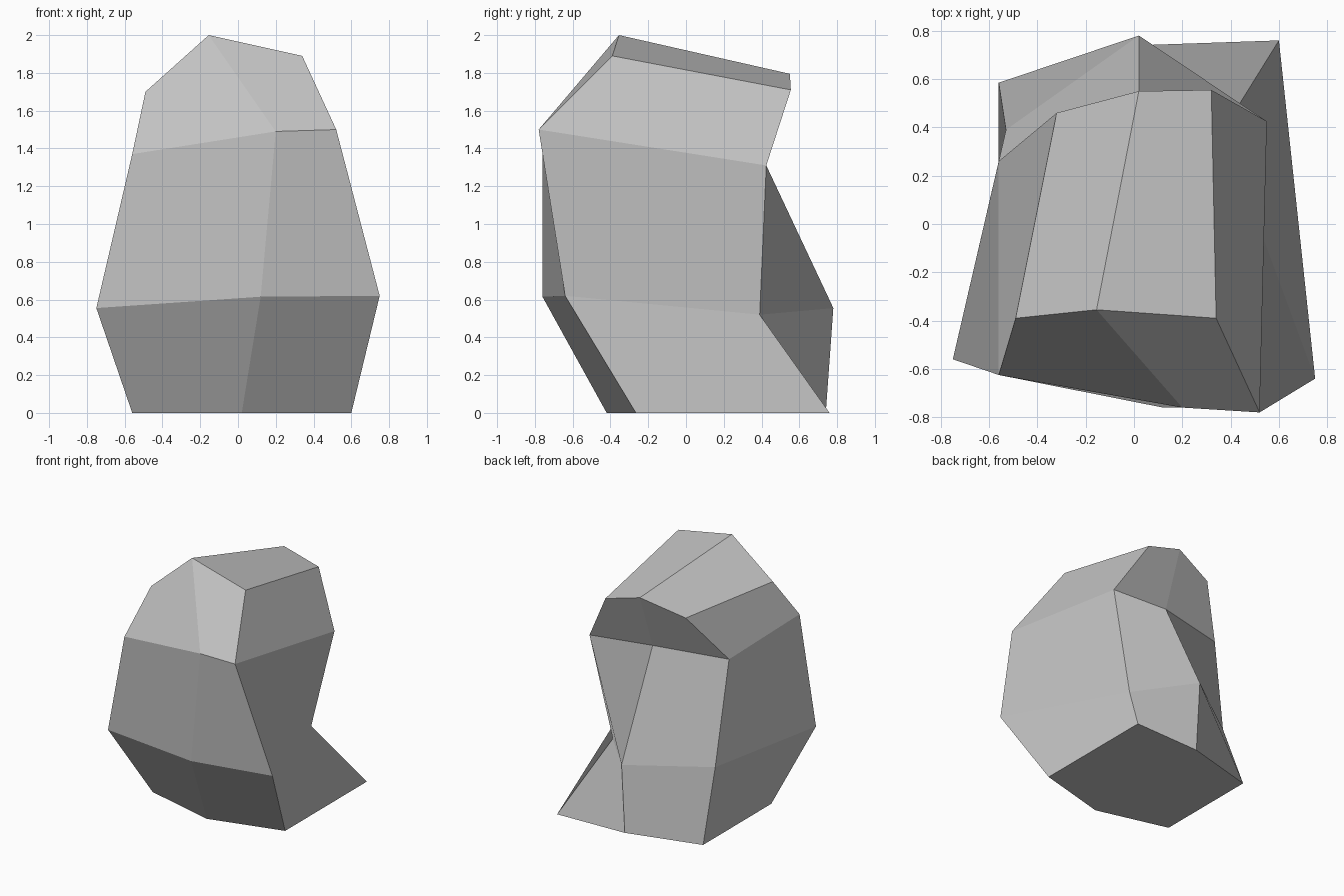
import bpy
import bmesh

cube = bpy.data.objects.get("Cube")
if cube:
    bpy.data.objects.remove(cube, do_unlink=True)

# Stone colour
stone = bpy.data.materials.new("stone_grey")
stone.use_nodes = True
grey = (0.54, 0.54, 0.54, 1)
stone.diffuse_color = grey
shader = next(n for n in stone.node_tree.nodes if n.type == "BSDF_PRINCIPLED")
shader.inputs["Base Color"].default_value = grey
shader.inputs["Roughness"].default_value = 1

# Chiselled corners, from the foot to the crown, each row running along x
FRONT_ROWS = [
    [(-.56, -.27, 0), (.02, -.42, 0), (.6, -.265, 0)],
    [(-.75, -.56, .555), (.12, -.76, .615), (.75, -.64, .62)],
    [(-.56, -.625, 1.37), (.2, -.76, 1.49), (.52, -.78, 1.5)],
    [(-.49, -.39, 1.7), (-.155, -.355, 2), (.34, -.39, 1.89)],
]
BACK_ROWS = [
    [(-.56, .585, 0), (.02, .74, 0), (.6, .76, 0)],
    [(-.53, .39, .535), (.02, .78, .555), (.37, .39, .52)],
    [(-.56, .26, 1.35), (.02, .39, 1.355), (.55, .425, 1.31)],
    [(-.32, .46, 1.69), (.02, .55, 1.795), (.32, .555, 1.71)],
]

bm = bmesh.new()
front = [[bm.verts.new(p) for p in row] for row in FRONT_ROWS]
back = [[bm.verts.new(p) for p in row] for row in BACK_ROWS]


def skin(rows):
    """Fill a grid of corners, rows listed upward and columns left to right."""
    for low, high in zip(rows, rows[1:]):
        for i in range(len(low) - 1):
            bm.faces.new((low[i + 1], high[i + 1], high[i], low[i]))


# Front and back faces
skin(front)
skin([row[::-1] for row in back])

# Side faces
skin([(f[-1], b[-1]) for f, b in zip(front, back)])
skin([(b[0], f[0]) for f, b in zip(front, back)])

# Crown and underside
skin([front[-1], back[-1]])
skin([back[0], front[0]])

# Boulder object, flat shaded
mesh = bpy.data.meshes.new("boulder")
bm.to_mesh(mesh)
bm.free()
mesh.materials.append(stone)
boulder = bpy.data.objects.new("boulder", mesh)
bpy.context.collection.objects.link(boulder)
